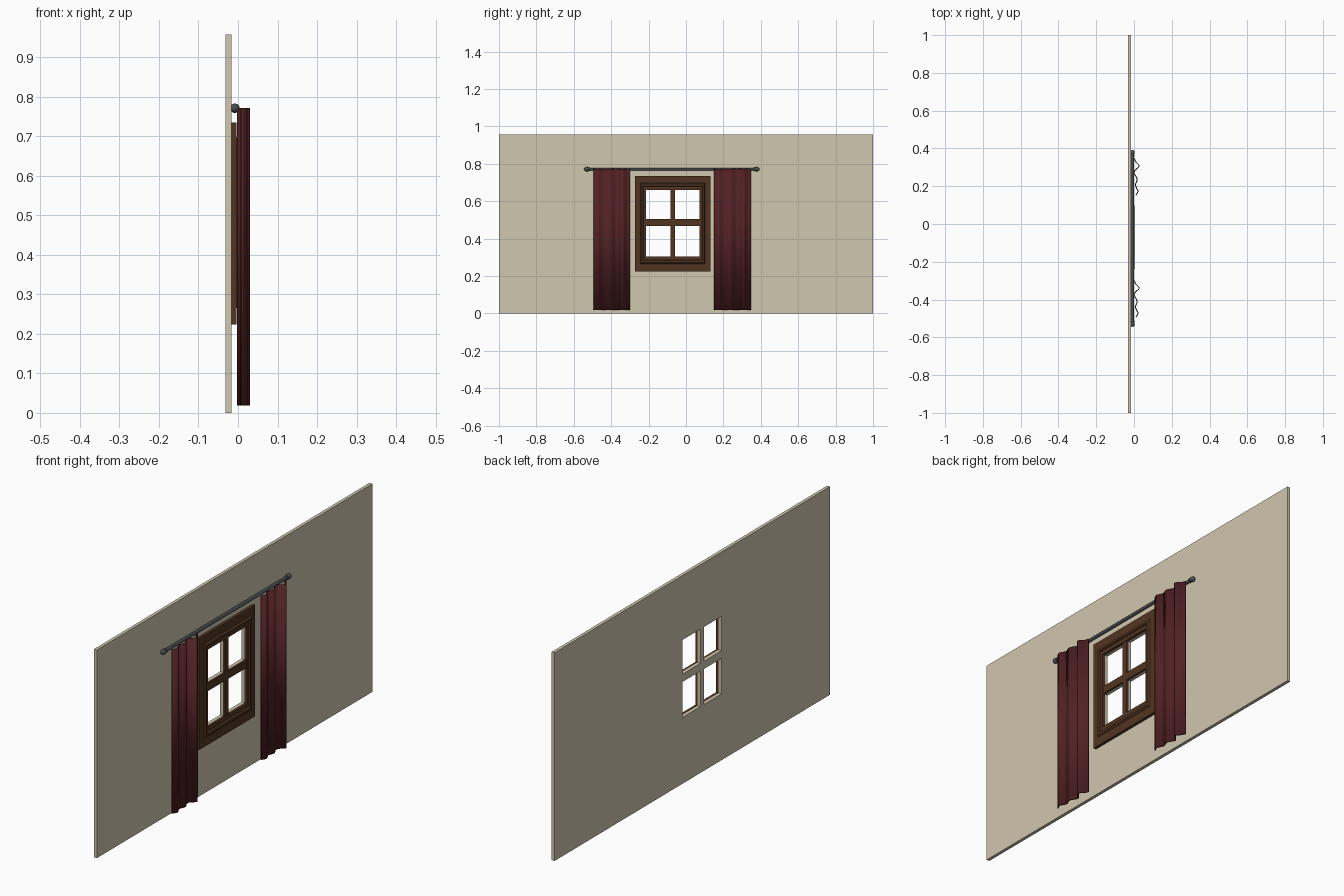
import bpy, bmesh, math
from mathutils import Matrix, Vector

if "Cube" in bpy.data.objects:
    bpy.data.objects.remove(bpy.data.objects["Cube"])


def material(name, rgb):
    m = bpy.data.materials.new(name)
    m.diffuse_color = (*rgb, 1)
    m.use_nodes = True
    m.node_tree.nodes["Principled BSDF"].inputs["Base Color"].default_value = m.diffuse_color
    return m


PLASTER = material("plaster", (0.63, 0.57, 0.43))
WOOD = material("dark wood", (0.084, 0.036, 0.016))
CLOTH = material("burgundy cloth", (0.085, 0.0155, 0.018))
METAL = material("grey metal", (0.07, 0.074, 0.08))


def add(name, bm, mat, smooth=False):
    bmesh.ops.recalc_face_normals(bm, faces=bm.faces)
    me = bpy.data.meshes.new(name)
    bm.to_mesh(me)
    bm.free()
    me.materials.append(mat)
    ob = bpy.data.objects.new(name, me)
    bpy.context.collection.objects.link(ob)
    if smooth:
        bpy.ops.object.select_all(action='DESELECT')
        ob.select_set(True)
        bpy.context.view_layer.objects.active = ob
        bpy.ops.object.shade_smooth_by_angle(angle=math.radians(40))
    return ob


def plate(name, ys, zs, holes, x0, x1, mat):
    """Upright slab laid out on a y/z grid, leaving the listed cells open."""
    bm = bmesh.new()
    v = [[bm.verts.new((x0, y, z)) for z in zs] for y in ys]
    for i in range(len(ys) - 1):
        for j in range(len(zs) - 1):
            if (i, j) not in holes:
                bm.faces.new((v[i][j], v[i + 1][j], v[i + 1][j + 1], v[i][j + 1]))
    r = bmesh.ops.extrude_face_region(bm, geom=bm.faces[:], use_keep_orig=True)
    moved = [g for g in r["geom"] if isinstance(g, bmesh.types.BMVert)]
    bmesh.ops.translate(bm, verts=moved, vec=(x1 - x0, 0, 0))
    return add(name, bm, mat)


# Wall with four pane openings, and the cross bars in front of it
YS = [-0.213, -0.084, -0.058, 0.071]
ZS = [0.305, 0.468, 0.504, 0.661]
plate("wall", [-1] + YS + [1], [0] + ZS + [0.957],
      {(1, 1), (1, 3), (3, 1), (3, 3)}, -0.032, -0.017, PLASTER)
plate("window_bars", YS, ZS, {(0, 0), (0, 2), (2, 0), (2, 2)}, -0.017, -0.007, WOOD)

# Moulded window frame: a section (inset, x) carried round a rectangle
section = [(0, -0.017), (0, -0.004), (0.03, -0.004), (0.035, 0.003),
           (0.043, 0.003), (0.046, -0.004), (0.06, -0.004), (0.06, -0.017)]
bm = bmesh.new()
loops = []
for inset, x in section:
    k = inset / 0.06
    y0, y1 = -0.273 + k * 0.06, 0.131 - k * 0.06
    z0, z1 = 0.224 + k * 0.081, 0.735 - k * 0.074
    loops.append([bm.verts.new((x, y, z)) for y, z in
                  ((y0, z0), (y1, z0), (y1, z1), (y0, z1))])
for a, b in zip(loops, loops[1:] + loops[:1]):
    for i in range(4):
        j = (i + 1) % 4
        bm.faces.new((a[i], a[j], b[j], b[i]))
add("window_frame", bm, WOOD)

# Pleated curtains: smooth wavy outline (x, y) raised into a sheet
wave = [(0.002, 0.347), (0.010, 0.328), (0.028, 0.307), (0.012, 0.290), (0.000, 0.272),
        (0.010, 0.253), (0.017, 0.235), (0.008, 0.208), (0.014, 0.190),
        (0.021, 0.174), (0.010, 0.152)]


def smooth_path(pts, steps=5):
    p = [Vector(q) for q in pts]
    p = [2 * p[0] - p[1]] + p + [2 * p[-1] - p[-2]]
    out = []
    for a, b, c, d in zip(p, p[1:], p[2:], p[3:]):
        for s in range(steps):
            t = s / steps
            out.append(0.5 * (2 * b + (c - a) * t + (2 * a - 5 * b + 4 * c - d) * t * t
                              + (3 * b - a - 3 * c + d) * t ** 3))
    return out + [p[-2]]


for name, dy in (("curtain_right", 0), ("curtain_left", -0.646)):
    bm = bmesh.new()
    cols = [[bm.verts.new((q.x, q.y + dy, z)) for z in (0.019, 0.772)]
            for q in smooth_path(wave)]
    for a, b in zip(cols, cols[1:]):
        bm.faces.new((a[0], b[0], b[1], a[1]))
    ob = add(name, bm, CLOTH, smooth=True)
    mod = ob.modifiers.new("thickness", 'SOLIDIFY')
    mod.thickness = 0.005
    mod.offset = 0

# Curtain rod with ball ends and collars
RX, RZ = -0.008, 0.771


def rod_piece(name, y0, y1, r):
    bm = bmesh.new()
    mat = Matrix.Translation((RX, (y0 + y1) / 2, RZ)) @ Matrix.Rotation(math.pi / 2, 4, 'X')
    bmesh.ops.create_cone(bm, cap_ends=True, segments=24, radius1=r, radius2=r,
                          depth=y1 - y0, matrix=mat)
    add(name, bm, METAL, smooth=True)


rod_piece("curtain_rod", -0.525, 0.372, 0.0075)
for side, y, s in (("left", -0.530, 1), ("right", 0.378, -1)):
    bm = bmesh.new()
    bmesh.ops.create_uvsphere(bm, u_segments=24, v_segments=14, radius=0.0125,
                              matrix=Matrix.Translation((RX, y, RZ))
                              @ Matrix.Diagonal((0.95, 1.15, 0.95, 1)))
    add("finial_" + side, bm, METAL, smooth=True)
    a, b = sorted((y + s * 0.012, y + s * 0.018))
    rod_piece("collar_" + side, a, b, 0.0095)
